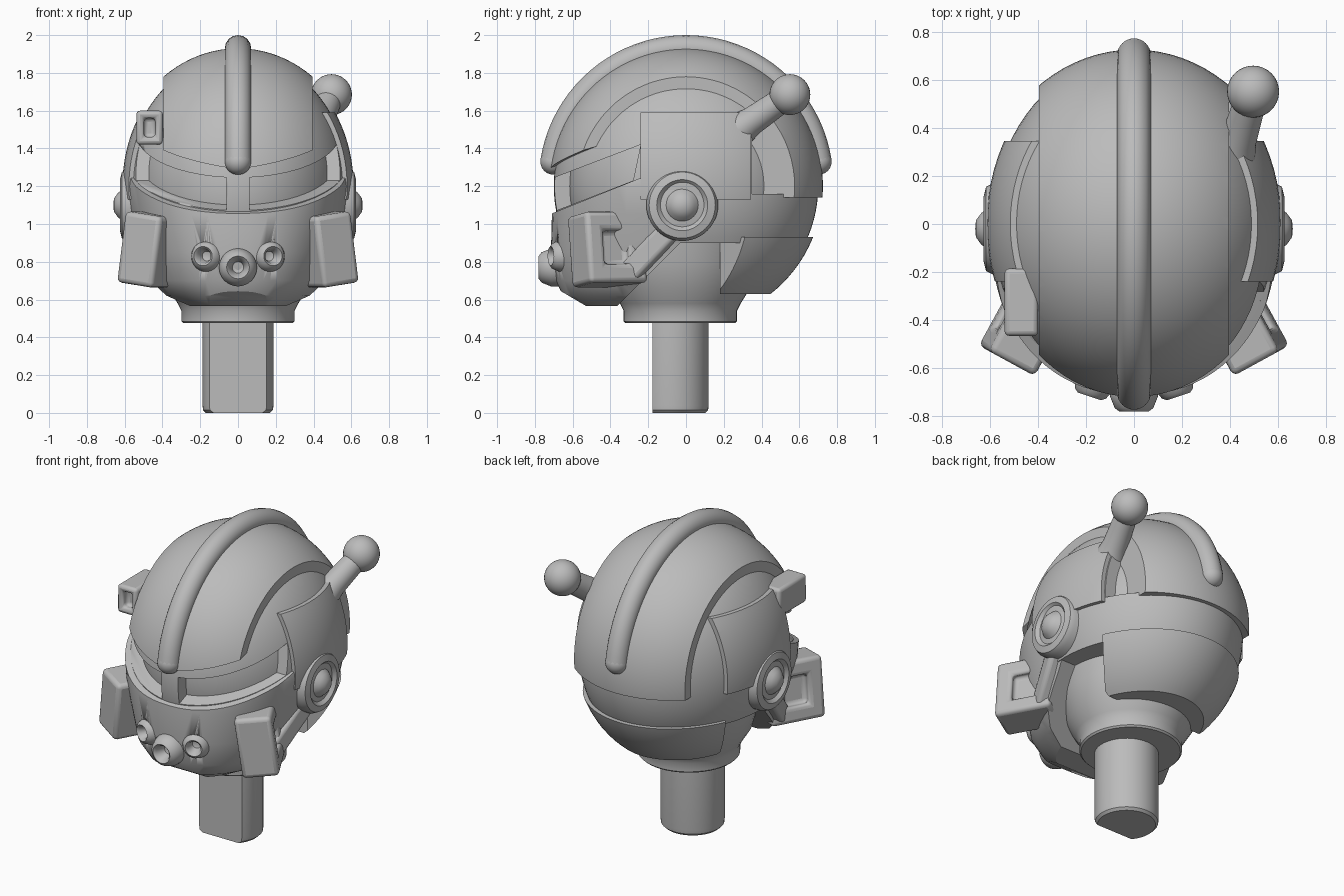
import bpy, bmesh, math
from mathutils import Vector, Matrix

cube = bpy.data.objects.get("Cube")
if cube:
    bpy.data.objects.remove(cube)

grey = bpy.data.materials.new("plain grey")
grey.use_nodes = True
grey.diffuse_color = (0.5, 0.5, 0.5, 1)
grey.node_tree.nodes["Principled BSDF"].inputs["Base Color"].default_value = (0.5, 0.5, 0.5, 1)
HEAD = Vector((0, 0, 1.2))


def finish(bm, name, bevel=0, angle=35):
    bmesh.ops.recalc_face_normals(bm, faces=bm.faces)
    me = bpy.data.meshes.new(name)
    bm.to_mesh(me)
    bm.free()
    ob = bpy.data.objects.new(name, me)
    bpy.context.collection.objects.link(ob)
    me.materials.append(grey)
    if bevel:
        mod = ob.modifiers.new("soft edges", 'BEVEL')
        mod.width, mod.segments, mod.limit_method = bevel, 3, 'ANGLE'
    bpy.ops.object.select_all(action='DESELECT')
    ob.select_set(True)
    bpy.context.view_layer.objects.active = ob
    bpy.ops.object.shade_smooth_by_angle(angle=math.radians(angle))
    return ob


def trim(bm, cuts):
    """Keep what lies on the normal's side of each (point, normal) plane."""
    for point, normal in cuts:
        geom = bm.verts[:] + bm.edges[:] + bm.faces[:]
        bmesh.ops.bisect_plane(bm, geom=geom, plane_co=point, plane_no=normal, clear_inner=True)
        rim = [e for e in bm.edges if e.is_boundary]
        bmesh.ops.holes_fill(bm, edges=rim, sides=0)


def shell(name, radii, cuts=()):
    bm = bmesh.new()
    bmesh.ops.create_uvsphere(bm, u_segments=80, v_segments=48, radius=1,
                              matrix=Matrix.Translation(HEAD) @ Matrix.Diagonal((*radii, 1)))
    trim(bm, cuts)
    return finish(bm, name)


def lathe(name, profile, matrix, scale=(1, 1, 1), cuts=()):
    bm = bmesh.new()
    verts = [bm.verts.new((r, 0, h)) for r, h in profile]
    edges = [bm.edges.new(pair) for pair in zip(verts, verts[1:])]
    bmesh.ops.spin(bm, geom=verts + edges, cent=(0, 0, 0), axis=(0, 0, 1),
                   angle=math.tau, steps=48, use_duplicate=False)
    bmesh.ops.remove_doubles(bm, verts=bm.verts, dist=0.0005)
    bmesh.ops.holes_fill(bm, edges=[e for e in bm.edges if e.is_boundary], sides=0)
    bm.transform(matrix @ Matrix.Diagonal((*scale, 1)))
    trim(bm, cuts)
    return finish(bm, name)


def box(name, size, matrix, bevel, pocket=None, inset=0, depth=0):
    """Rounded box, with an optional pocket sunk in the face pointing along pocket."""
    bm = bmesh.new()
    bmesh.ops.create_cube(bm, size=1, matrix=Matrix.Diagonal((*size, 1)))
    if pocket:
        bm.normal_update()
        face = max(bm.faces, key=lambda f: f.normal.dot(Vector(pocket)))
        bmesh.ops.inset_region(bm, faces=[face], thickness=inset, use_even_offset=True)
        deep = bmesh.ops.extrude_discrete_faces(bm, faces=[face])["faces"][0]
        bmesh.ops.translate(bm, verts=deep.verts[:], vec=-depth * Vector(pocket))
    bm.transform(matrix)
    return finish(bm, name, bevel)


def ball(name, centre, radii):
    bm = bmesh.new()
    bmesh.ops.create_uvsphere(bm, u_segments=32, v_segments=20, radius=1,
                              matrix=Matrix.Translation(centre) @ Matrix.Diagonal((*radii, 1)))
    return finish(bm, name)


def aim(start, end):
    way = Vector(end) - Vector(start)
    return Matrix.Translation(start) @ way.to_track_quat('Z', 'Y').to_matrix().to_4x4()


def carve(target, cutter):
    mod = target.modifiers.new("cut", 'BOOLEAN')
    mod.operation, mod.solver, mod.object = 'DIFFERENCE', 'EXACT', cutter
    cutter.hide_render = True
    cutter.hide_set(True)


def side_prism(name, outline, x0, x1):
    """Prism from a (y, z) outline, running from x0 to x1."""
    bm = bmesh.new()
    face = bm.faces.new([bm.verts.new((x0, y, z)) for y, z in outline])
    top = bmesh.ops.extrude_face_region(bm, geom=[face])["geom"]
    bmesh.ops.translate(bm, verts=[v for v in top if isinstance(v, bmesh.types.BMVert)],
                        vec=(x1 - x0, 0, 0))
    return finish(bm, name)


# Skull shell with eye slots and a recess under the antenna, over a smaller core
core = shell("visor_core", (0.53, 0.62, 0.62), [((0, 0, 0.92), (0, 0, 1))])
skull = shell("skull", (0.59, 0.7, 0.695), [((0, 0, 0.9), (0, 0, 1))])
eye = [(-1, 0.95), (-0.28, 1.23), (-0.24, 1.42), (-1, 1.13)]
for s in (1, -1):
    carve(skull, side_prism("eye_cutter", eye, 0.06 * s, 0.9 * s))
recess = [(0.35, 1.16), (0.6, 1.16), (0.5, 1.5), (0.35, 1.6)]
carve(skull, side_prism("recess_cutter", recess, 0.25, 0.9))

# Crown band: front half ends at the sloping brow, back half at a level edge
sides = [((0.395, 0, 0), (-1, 0, 0)), ((-0.395, 0, 0), (1, 0, 0))]
dome = (0.65, 0.725, 0.73)
shell("crown_front", dome, sides + [((0, 0.002, 0), (0, -1, 0)),
                                    ((0, -0.72, 1.29), (0.12, -0.3, 1)),
                                    ((0, -0.72, 1.29), (-0.12, -0.3, 1))])
shell("crown_back", dome, sides + [((0, -0.002, 0), (0, 1, 0)), ((0, 0, 1.14), (0, 0, 1))])

# Crest along the crown
curve = bpy.data.curves.new("crest", 'CURVE')
curve.dimensions, curve.bevel_depth, curve.bevel_resolution = '3D', 0.07, 6
arc = [math.radians(9 + 162 * i / 40) for i in range(41)]
path = [Vector((0, 0.71 * math.cos(a), 1.22 + 0.71 * math.sin(a))) for a in arc]
spline = curve.splines.new('POLY')
spline.points.add(len(path) - 1)
for point, co in zip(spline.points, path):
    point.co = (*co, 1)
curve.materials.append(grey)
bpy.context.collection.objects.link(bpy.data.objects.new("crest", curve))
for co in (path[0], path[-1]):
    ball("crest_end", co, (0.07, 0.07, 0.07))

# Lower back panel, with angled front edges
shell("back_panel", (0.61, 0.725, 0.725),
      [((0, 0, 0.93), (0, 0, -1)), ((0, 0, 0.63), (0, 0, 1)), ((0, 0.18, 0), (0, 1, 0)),
       ((0.43, 0.24, 0), (-1, 1, 0)), ((-0.43, 0.24, 0), (1, 1, 0))])

# Face mask: lofted sections of (height, half width, front)
bm = bmesh.new()
rings = []
for z, half, front in [(0.565, 0.3, -0.58), (0.62, 0.41, -0.65), (0.7, 0.48, -0.69), (0.85, 0.51, -0.715),
                       (1.05, 0.575, -0.71), (1.2, 0.595, -0.705), (1.36, 0.57, -0.69)]:
    ring = []
    for i in range(41):
        a = math.pi * i / 40
        c, s = math.cos(a), math.sin(a)
        ring.append(bm.verts.new((half * math.copysign(abs(c) ** 0.88, c),
                                  -0.02 + (front + 0.02) * abs(s) ** 0.88, z)))
    rings.append(ring)
for low, high in zip(rings, rings[1:]):
    for i in range(41):
        j = (i + 1) % 41
        bm.faces.new((low[i], low[j], high[j], high[i]))
bm.faces.new(rings[0])
bm.faces.new(rings[-1])
trim(bm, [((0, -0.7, 1.06), (0, 0.4, -1)), ((0, 0, 0.93), (0, -1, 1)),
          ((0, -0.655, 0.64), (0, 0.5, 0.85))])
mask = finish(bm, "face_mask", angle=28)

# Nose ring and breathing holes
ring = [(0, -0.03), (0.03, -0.02), (0.045, 0.04), (0.06, 0.055), (0.08, 0.04), (0.1, -0.01), (0.1, -0.06), (0, -0.06)]
lathe("nose_ring", ring, aim((0, -0.725, 0.77), (0, -1, 0.77)))
for s in (1, -1):
    lathe("vent_rim", ring, aim((0.17 * s, -0.672, 0.83), (0.28 * s, -1, 0.83)), (0.85, 0.85, 0.85))
    carve(mask, ball("vent_cutter", (0.17 * s, -0.7, 0.83), (0.045, 0.08, 0.055)))

# Paired parts: side plates, ear discs, cheek boxes, straps
ear = [(0, 0.45), (0.19, 0.45), (0.19, 0.585), (0.175, 0.615), (0.135, 0.625), (0.115, 0.605),
       (0.085, 0.61), (0.065, 0.635), (0.035, 0.657), (0, 0.66)]
for s, side in ((1, "left"), (-1, "right")):
    shell(side + "_side_plate", (0.612, 0.73, 0.72),
          [((0, -0.24, 0), (0, 1, 0)), ((0, 0.345, 0), (0, -1, 0)), ((0, 0, 1.13), (0, 0, 1)),
           ((0, 0, 1.59), (0, 0, -1)), ((0.3 * s, 0, 0), (s, 0, 0))])
    lathe(side + "_ear_disc", ear, aim((0, -0.02, 1.1), (s, -0.02, 1.1)))
    turn = (Matrix.Translation((0.445 * s, -0.415, 0.865)) @ Matrix.Rotation(0.5 * s, 4, 'Z')
            @ Matrix.Rotation(-0.14 * s, 4, 'Y'))
    box(side + "_cheek_box", (0.22, 0.35, 0.38), turn, 0.025, (s, 0, 0), 0.1, 0.05)
    box(side + "_strap", (0.13, 0.12, 0.42), aim((0.48 * s, -0.17, 0.87), (0.535 * s, 0, 1.05)), 0.025)

# Antenna on the left
foot, tip = (0.41, 0.27, 1.49), (0.495, 0.55, 1.685)
lathe("antenna_rod", [(0.095, 0), (0.085, 0.05), (0.075, 0.1), (0.07, 0.22), (0.065, 0.33)], aim(foot, tip))
ball("antenna_ball", tip, (0.108, 0.108, 0.108))

# Lamp on the right
box("lamp", (0.14, 0.28, 0.18), Matrix.Translation((-0.468, -0.325, 1.51)), 0.025, (0, -1, 0), 0.04, 0.05)

# Neck collar and D-shaped peg
lathe("neck_collar", [(0.29, 0.475), (0.3, 0.485), (0.3, 0.54), (0.32, 0.58), (0.37, 0.66), (0.41, 0.8), (0.43, 0.95)],
      Matrix.Translation((0, -0.03, 0)))
lathe("peg", [(0.17, 0), (0.185, 0.015), (0.188, 0.04), (0.188, 0.5)],
      Matrix.Translation((0, -0.068, 0)), cuts=[((0, -0.178, 0), (0, 1, 0))])
